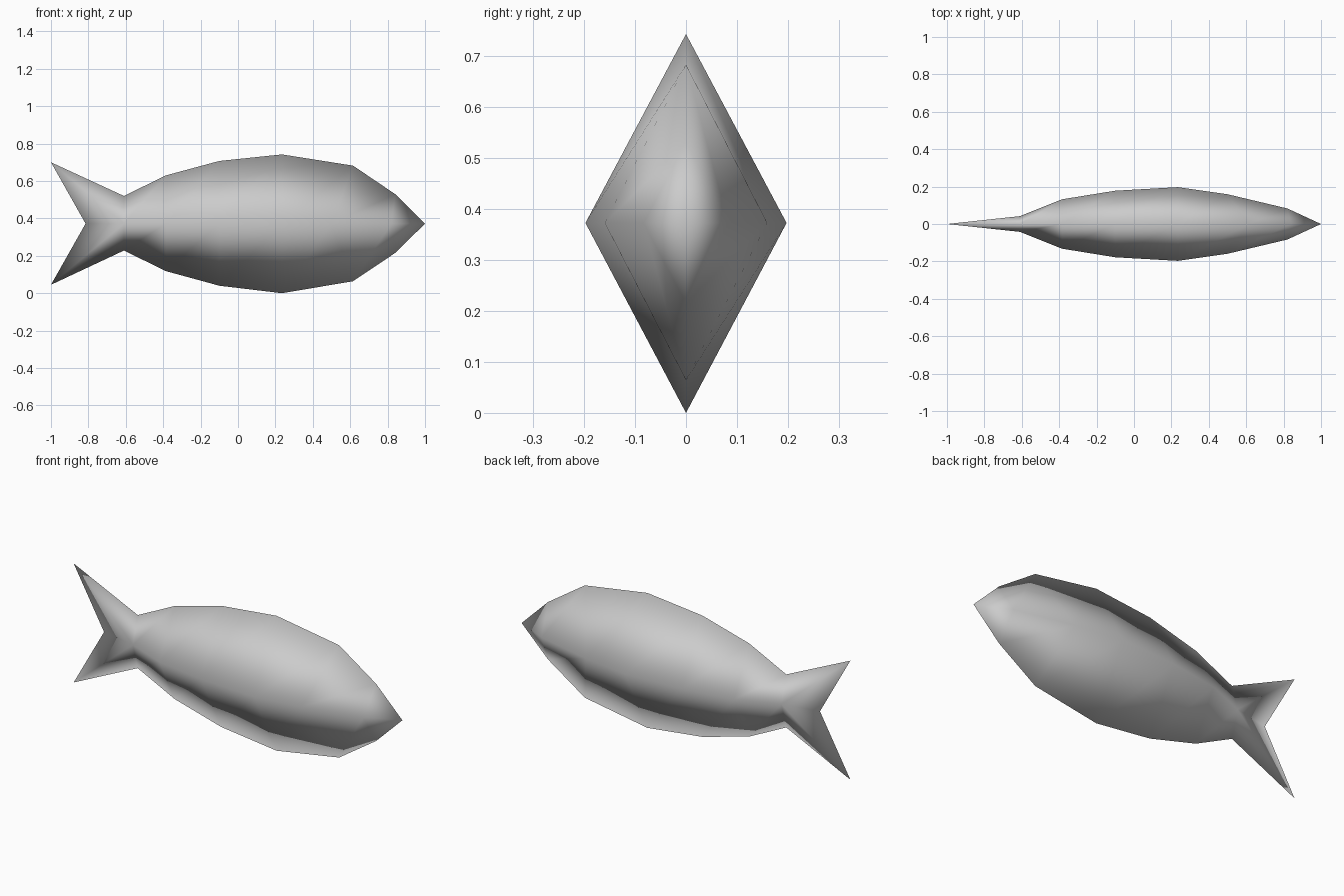
import bpy, bmesh

if "Cube" in bpy.data.objects:
    bpy.data.objects.remove(bpy.data.objects["Cube"])

MID = 0.372
# stations: ridge x, top z, bottom z, flank x, half width
STATIONS = [
    (0.84, 0.53, 0.215, 0.82, 0.083),
    (0.615, 0.682, 0.064, 0.50, 0.159),
    (0.235, 0.742, 0.0, 0.235, 0.197),
    (-0.10, 0.707, 0.04, -0.10, 0.178),
    (-0.385, 0.63, 0.118, -0.385, 0.132),
    (-0.61, 0.52, 0.228, -0.61, 0.042),
]

bm = bmesh.new()
V = bm.verts.new

# diamond rings along the body: top, left flank, bottom, right flank
rings = [[V((x, 0, t)), V((fx, -w, MID)), V((x, 0, b)), V((fx, w, MID))]
         for x, t, b, fx, w in STATIONS]
nose = V((1.0, 0, MID))
for i in range(4):
    j = (i + 1) % 4
    bm.faces.new((nose, rings[0][i], rings[0][j]))
    for a, c in zip(rings, rings[1:]):
        bm.faces.new((a[i], c[i], c[j], a[j]))

# forked tail: two tips and a notch, mirrored on both flanks
up, notch, low = V((-1, 0, 0.70)), V((-0.815, 0, MID)), V((-1, 0, 0.045))
top, left, bottom, right = rings[-1]
for side in (left, right):
    for p, q in ((top, up), (up, notch), (notch, low), (low, bottom)):
        bm.faces.new((p, q, side))

bmesh.ops.recalc_face_normals(bm, faces=bm.faces)
for f in bm.faces:
    f.smooth = True

mesh = bpy.data.meshes.new("fish_body")
bm.to_mesh(mesh)
bm.free()
fish = bpy.data.objects.new("fish_body", mesh)
bpy.context.collection.objects.link(fish)

mat = bpy.data.materials.new("light grey")
mat.diffuse_color = (0.6, 0.6, 0.6, 1)
mat.use_nodes = True
mat.node_tree.nodes["Principled BSDF"].inputs["Base Color"].default_value = mat.diffuse_color
mesh.materials.append(mat)
